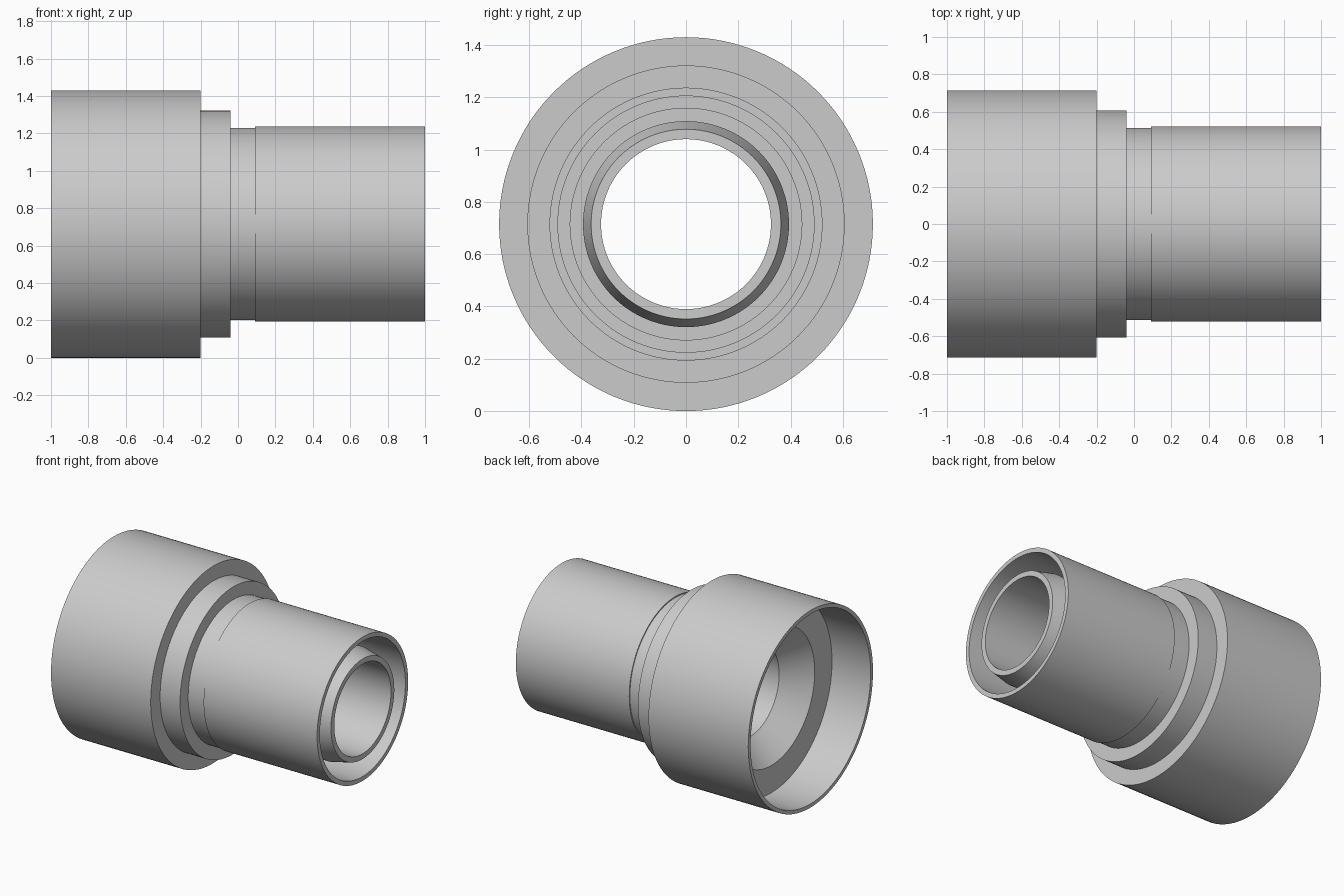
import bpy, math

if "Cube" in bpy.data.objects:
    bpy.data.objects.remove(bpy.data.objects["Cube"])

SEGMENTS = 128
AXIS_Z = 0.715

grey = bpy.data.materials.new("light grey")
grey.diffuse_color = (0.6, 0.6, 0.6, 1)
grey.use_nodes = True
grey.node_tree.nodes["Principled BSDF"].inputs["Base Color"].default_value = grey.diffuse_color


def lathe(name, profile):
    """Revolve a closed (x, radius) profile around the horizontal x axis."""
    n = len(profile)
    verts = []
    for s in range(SEGMENTS):
        a = 2 * math.pi * s / SEGMENTS
        verts += [(x, r * math.cos(a), AXIS_Z + r * math.sin(a)) for x, r in profile]
    faces = []
    for s in range(SEGMENTS):
        t = (s + 1) % SEGMENTS
        for i in range(n):
            j = (i + 1) % n
            faces.append((s * n + i, s * n + j, t * n + j, t * n + i))
    mesh = bpy.data.meshes.new(name)
    mesh.from_pydata(verts, [], faces)
    mesh.materials.append(grey)
    obj = bpy.data.objects.new(name, mesh)
    bpy.context.collection.objects.link(obj)
    bpy.ops.object.select_all(action='DESELECT')
    obj.select_set(True)
    bpy.context.view_layer.objects.active = obj
    # consistent outward normals, then smooth walls with crisp steps
    bpy.ops.object.mode_set(mode='EDIT')
    bpy.ops.mesh.select_all(action='SELECT')
    bpy.ops.mesh.normals_make_consistent(inside=False)
    bpy.ops.object.mode_set(mode='OBJECT')
    bpy.ops.object.shade_smooth_by_angle(angle=math.radians(8))
    return obj


# outside: wide socket, collar, neck groove, narrow sleeve
outside = [(-1, 0.715), (-0.2, 0.715), (-0.2, 0.607), (-0.04, 0.607),
           (-0.04, 0.514), (0.09, 0.514), (0.09, 0.522), (1, 0.522)]
# ring-shaped cavity between the sleeve and the inner pipe
cavity = [(1, 0.49), (0.09, 0.49), (0.09, 0.443), (0.0, 0.443), (0.0, 0.394)]
# inner pipe with tapered nose, then the through bore
inner_pipe = [(0.86, 0.394), (1, 0.363), (1, 0.325), (-0.52, 0.325)]
# funnel, socket floor and thin socket wall
socket = [(-0.69, 0.49), (-0.69, 0.688), (-1, 0.688)]

lathe("pipe_coupling", outside + cavity + inner_pipe + socket)
